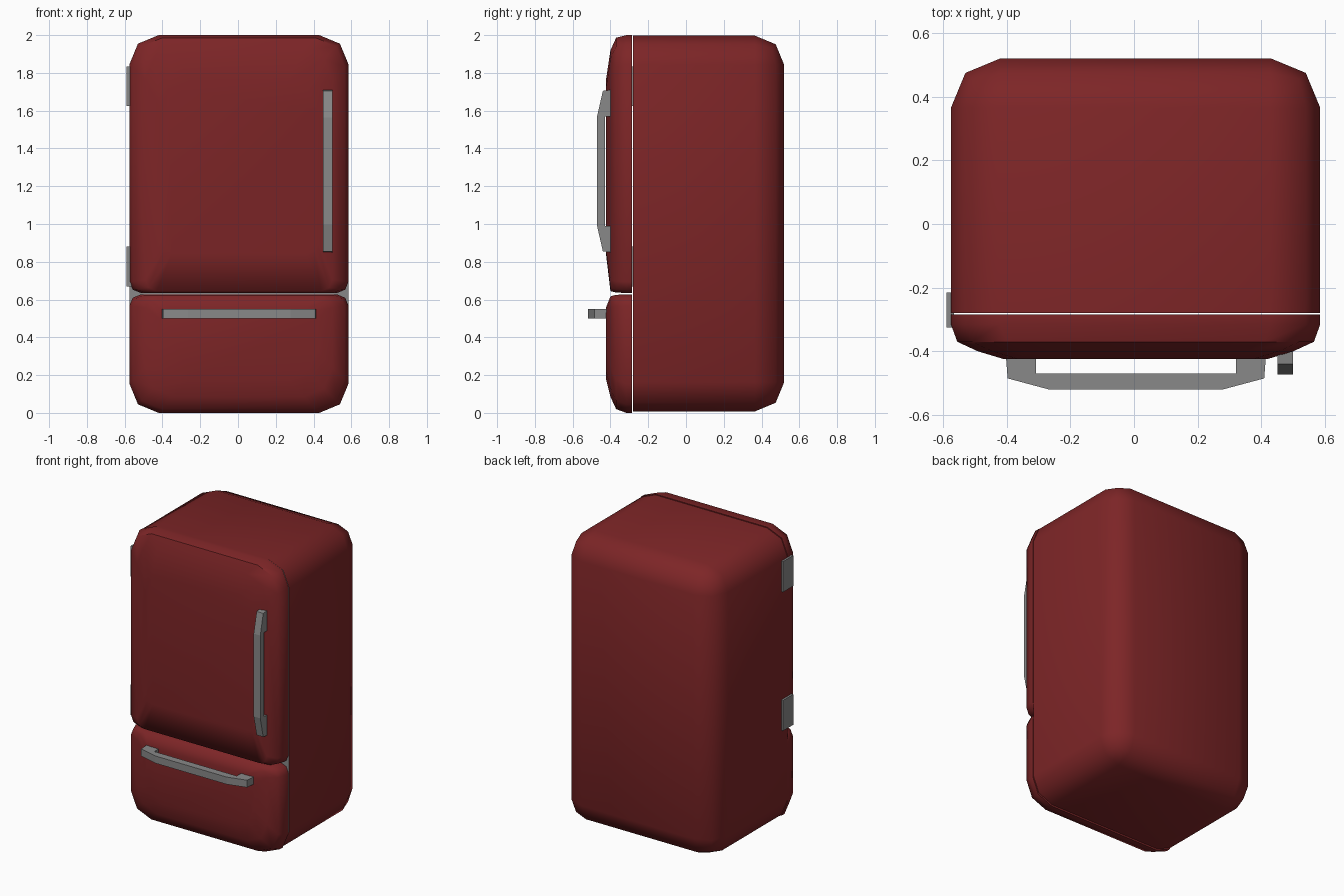
import bpy, bmesh, math

if "Cube" in bpy.data.objects:
    bpy.data.objects.remove(bpy.data.objects["Cube"])

CX = 0.005   # centre of the cabinet
HW = 0.58    # half width


def material(name, rgb):
    m = bpy.data.materials.new(name)
    m.diffuse_color = (*rgb, 1)
    m.use_nodes = True
    m.node_tree.nodes["Principled BSDF"].inputs["Base Color"].default_value = m.diffuse_color
    return m


red = material("dark red enamel", (0.205, 0.0185, 0.02))
grey = material("grey metal", (0.25, 0.25, 0.25))


def finish(bm, name, mats, smooth=None):
    bmesh.ops.recalc_face_normals(bm, faces=bm.faces)
    me = bpy.data.meshes.new(name)
    bm.to_mesh(me)
    bm.free()
    ob = bpy.data.objects.new(name, me)
    bpy.context.collection.objects.link(ob)
    for m in mats:
        me.materials.append(m)
    if smooth:
        bpy.ops.object.select_all(action='DESELECT')
        ob.select_set(True)
        bpy.context.view_layer.objects.active = ob
        bpy.ops.object.shade_smooth_by_angle(angle=math.radians(smooth))
    return ob


def box(x0, x1, y0, y1, z0, z1):
    bm = bmesh.new()
    bmesh.ops.create_cube(bm, size=1)
    for v in bm.verts:
        v.co = (x1 if v.co.x > 0 else x0, y1 if v.co.y > 0 else y0, z1 if v.co.z > 0 else z0)
    return bm


# Cabinet: all edges rounded except around the flat front
FRONT = -0.28
bm = box(CX - HW, CX + HW, FRONT, 0.52, 0.008, 1.997)
edges = [e for e in bm.edges if any(v.co.y > 0 for v in e.verts)]
bmesh.ops.bevel(bm, geom=edges, offset=0.155, segments=2, profile=0.5, affect='EDGES')
bm.normal_update()
for f in bm.faces:
    f.material_index = 1 if f.calc_center_median().y < FRONT + 0.001 else 0
finish(bm, "cabinet", [red, grey], 50)


def ring(bm, y, side, z0, z1, r0, r1):
    """Rectangle outline with each corner cut in two steps."""
    x0, x1 = CX - HW + side, CX + HW - side
    corners = [(x1, z0, -1, 1, r0, -90), (x1, z1, -1, -1, r1, 0),
               (x0, z1, 1, -1, r1, 90), (x0, z0, 1, 1, r0, 180)]
    out = []
    for x, z, sx, sz, r, start in corners:
        for k in range(3):
            a = math.radians(start + 45 * k)
            out.append(bm.verts.new((x + sx * r + r * math.cos(a), y,
                                     z + sz * r + r * math.sin(a))))
    return out


def door(name, z0, z1, r0, r1, low, high):
    """Pillowed panel; low and high are the bottom and top insets per ring."""
    bm = bmesh.new()
    ys = (-0.285, -0.315, -0.37, -0.40, -0.424)
    sides = (0, 0, 0.02, 0.085, 0.165)
    rings = [ring(bm, y, s, z0 + a, z1 - b, r0, r1)
             for y, s, a, b in zip(ys, sides, low, high)]
    for p, q in zip(rings, rings[1:]):
        for i in range(12):
            j = (i + 1) % 12
            bm.faces.new((p[i], p[j], q[j], q[i]))
    bm.faces.new(rings[0])
    bm.faces.new(rings[-1])
    finish(bm, name, [red], 50)


# Doors
door("upper_door", 0.635, 2.0, 0.06, 0.155, (0, 0, 0.002, 0.01, 0.21), (0, 0, 0.014, 0.08, 0.24))
door("lower_drawer", 0.0, 0.627, 0.155, 0.06, (0, 0, 0.02, 0.085, 0.18), (0, 0, 0.002, 0.01, 0.07))


def handle(name, profile, place, lo, hi):
    """Extrude a bracket profile between lo and hi."""
    bm = bmesh.new()
    a = [bm.verts.new(place(u, y, lo)) for u, y in profile]
    b = [bm.verts.new(place(u, y, hi)) for u, y in profile]
    n = len(a)
    for i in range(n):
        j = (i + 1) % n
        bm.faces.new((a[i], a[j], b[j], b[i]))
    bm.faces.new(a)
    bm.faces.new(b)
    finish(bm, name, [grey])


def bracket(c, half, mid, foot, base, heel, inner, outer):
    left = [(-foot, inner), (-foot, base), (-half, base), (-half + 0.005, heel), (-mid, outer)]
    return [(c + u, y) for u, y in left] + [(c - u, y) for u, y in reversed(left)]


# Handles
handle("upper_door_handle", bracket(1.28, 0.43, 0.285, 0.29, -0.398, -0.44, -0.43, -0.472),
       lambda u, y, w: (w, y, u), 0.45, 0.50)
handle("drawer_handle", bracket(0.006, 0.408, 0.272, 0.314, -0.42, -0.485, -0.47, -0.52),
       lambda u, y, w: (u, y, w), 0.50, 0.55)

# Hinges on the left side
for name, z0 in (("top_hinge", 1.625), ("bottom_hinge", 0.67)):
    finish(box(-0.589, -0.565, -0.325, -0.215, z0, z0 + 0.21), name, [grey])
